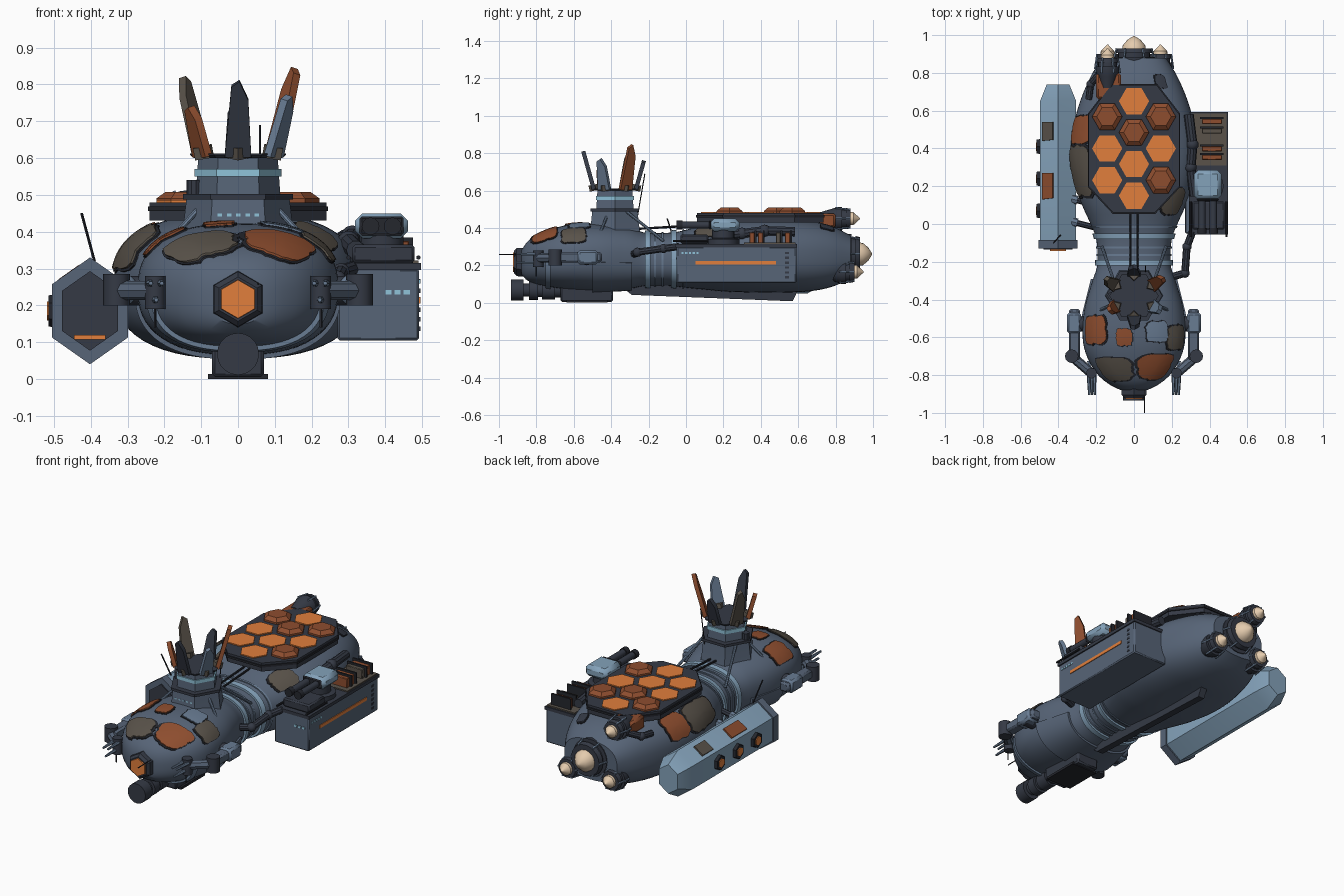
import bpy, bmesh, random
from math import sin, cos, pi, radians
from mathutils import Vector as V

random.seed(4)
if "Cube" in bpy.data.objects:
    bpy.data.objects.remove(bpy.data.objects["Cube"])

def material(name, *rgb):
    m = bpy.data.materials.new(name)
    m.use_nodes = True
    m.diffuse_color = (*rgb, 1)
    m.node_tree.nodes["Principled BSDF"].inputs["Base Color"].default_value = (*rgb, 1)
    return m

HULL = material("hull blue grey", .095, .128, .185)
STEEL = material("steel blue", .14, .2, .29)
PALE = material("pale blue", .23, .36, .49)
CYAN = material("cyan light", .28, .55, .7)
COAL = material("charcoal", .035, .042, .06)
BLACK = material("near black", .018, .02, .027)
RUST = material("rust", .27, .075, .028)
ORANGE = material("orange", .75, .21, .045)
BROWN = material("grey brown", .1, .085, .068)
CREAM = material("cream", .78, .6, .42)
X, Y, Z = V((1, 0, 0)), V((0, 1, 0)), V((0, 0, 1))

def finish(name, mat, bm, bevel=0):
    bmesh.ops.recalc_face_normals(bm, faces=bm.faces)
    me = bpy.data.meshes.new(name)
    bm.to_mesh(me)
    bm.free()
    me.materials.append(mat)
    ob = bpy.data.objects.new(name, me)
    bpy.context.collection.objects.link(ob)
    if bevel:
        b = ob.modifiers.new("bevel", "BEVEL")
        b.width, b.segments = bevel, 1
    return ob

def skin(name, mat, rings, caps=True):
    """Bridge closed rings of points with quads."""
    bm = bmesh.new()
    rows = [[bm.verts.new(p) for p in r] for r in rings]
    n = len(rows[0])
    for a, b in zip(rows, rows[1:]):
        for i in range(n):
            bm.faces.new((a[i], a[(i + 1) % n], b[(i + 1) % n], b[i]))
    if caps:
        bm.faces.new(rows[0])
        bm.faces.new(rows[-1])
    return finish(name, mat, bm)

def lathe(name, mat, origin, axis, profile, n=20, turn=0, wide=1):
    """Profile is (distance along axis, radius); wide squeezes sideways."""
    d = V(axis).normalized()
    u = X.copy() if abs(d.z) > .99 else d.cross(Z).normalized()
    v = u.cross(d)
    ang = [radians(turn) + 2 * pi * i / n for i in range(n)]
    return skin(name, mat, [[V(origin) + d * t + (u * cos(a) * wide + v * sin(a)) * r
                             for a in ang] for t, r in profile])

def rod(name, mat, p, q, r, n=8, r2=None):
    d = V(q) - V(p)
    return lathe(name, mat, p, d, [(0, r), (d.length, r if r2 is None else r2)], n)

def pipe(name, mat, pts, r, n=10):
    for p, q in zip(pts, pts[1:]):
        rod(name, mat, p, q, r, n)
    for p in pts[1:-1]:
        ball = bmesh.new()
        bmesh.ops.create_uvsphere(ball, u_segments=n, v_segments=6, radius=r * 1.25)
        finish(name + "_joint", mat, ball).location = p

def box(name, mat, lo, hi, bevel=0):
    bm = bmesh.new()
    bmesh.ops.create_cube(bm, size=1)
    lo, hi = V(lo), V(hi)
    for v in bm.verts:
        v.co = V([(a + b) / 2 + c * abs(b - a) for a, b, c in zip(lo, hi, v.co)])
    return finish(name, mat, bm, bevel)

def prism(name, mat, outline, origin, u, v, depth):
    w = V(u).cross(V(v)).normalized() * depth / 2
    flat = [V(origin) + V(u) * a + V(v) * b for a, b in outline]
    return skin(name, mat, [[p - w for p in flat], [p + w for p in flat]])

# Hull sections: y, half width, bottom, top
SECTIONS = [(-.88, .07, .15, .28), (-.85, .13, .12, .325), (-.8, .19, .1, .36),
            (-.7, .25, .08, .4), (-.6, .272, .07, .42), (-.45, .262, .065, .42),
            (-.3, .22, .075, .4), (-.22, .195, .09, .375), (-.08, .2, .09, .375),
            (0, .23, .08, .39), (.1, .275, .07, .42), (.2, .31, .06, .442),
            (.35, .337, .055, .452), (.5, .325, .055, .452), (.65, .285, .06, .44),
            (.78, .23, .085, .41), (.88, .17, .13, .36)]

def section(y):
    """Smoothly interpolated section at y."""
    k = max(i for i in range(len(SECTIONS) - 1) if i == 0 or SECTIONS[i][0] <= y)
    a, b = SECTIONS[k], SECTIONS[k + 1]
    p, q = SECTIONS[max(k - 1, 0)], SECTIONS[min(k + 2, len(SECTIONS) - 1)]
    h = b[0] - a[0]
    t = min(max((y - a[0]) / h, 0), 1)
    out = []
    for j in (1, 2, 3):
        m0, m1 = (b[j] - p[j]) / (b[0] - p[0]) * h, (q[j] - a[j]) / (q[0] - a[0]) * h
        out.append(a[j] + t * m0 + t * t * (3 * (b[j] - a[j]) - 2 * m0 - m1)
                   + t ** 3 * (2 * (a[j] - b[j]) + m0 + m1))
    return out

def on_hull(y, a, off=0):
    hw, lo, hi = section(y)
    sx, sz = (abs(f) ** .8 * (1 if f > 0 else -1) for f in (cos(a), sin(a)))
    return V((hw * sx + off * cos(a), y, (lo + hi) / 2 + (hi - lo) / 2 * sz + off * sin(a)))

def band(name, mat, y0, y1, off, a0=0, a1=360):
    ang = [radians(a0 + (a1 - a0) * i / 48) for i in range(49)]
    loop = ((y0, -.01), (y0, off), (y1, off), (y1, -.01))
    return skin(name, mat, [[on_hull(y, a, o) for y, o in loop] for a in ang], a1 - a0 < 360)

def patch(name, mat, y, a, dy, da):
    """Ragged plate following the hull, over a dark seam."""
    n = 32
    wob = [random.uniform(.92, 1.04) for _ in range(n)]
    for label, m, grow, off in ((name + "_seam", BLACK, 1.09, .004), (name, mat, 1, .009)):
        rings = []
        for f, o in ((.05, off), (.35, off), (.7, off), (1, off), (1, -.006)):
            ring = []
            for i in range(n):
                t = 2 * pi * i / n
                k = f * grow * wob[i] / (abs(cos(t)) ** 5 + abs(sin(t)) ** 5) ** .2
                ring.append(on_hull(y + dy * k * cos(t), radians(a + da * k * sin(t)), o))
            rings.append(ring)
        skin(label, m, rings)

skin("hull", HULL, [[on_hull(-.88 + 1.76 * j / 70, 2 * pi * i / 56) for i in range(56)]
                    for j in range(71)])
for y in (-.22, -.08):
    band("waist_ring", PALE, y, y + .03, .012)
for y in (-.17, -.13, -.02):
    band("waist_rib", STEEL, y, y + .01, .006)
band("chin_trim", STEEL, -.75, -.725, .012, 180, 360)
band("jaw_edge", HULL, -.5, -.29, .012, 185, 355)

# Hull patches: colour, y, angle, half length, half angle
for spec in ((RUST, -.755, 62, .068, 25), (BROWN, -.77, 117, .062, 26), (RUST, -.56, 136, .075, 19),
             (STEEL, -.57, 68, .055, 13), (BROWN, -.6, 38, .065, 17), (RUST, -.6, 98, .045, 7),
             (RUST, .5, 148, .075, 20), (BROWN, .28, 150, .135, 21), (BROWN, .12, 47, .07, 17),
             (COAL, .755, 60, .035, 8)):
    patch("hull_patch", *spec)

# Solar deck with hexagonal tiles
deck = [(-.11, .06), (.11, .06), (.24, .2), (.24, .58), (.12, .735), (-.12, .735), (-.24, .58), (-.24, .2)]
prism("solar_deck", COAL, deck, (0, 0, .455), X, Y, .05)
prism("deck_lip", BLACK, [(x * 1.02, .4 + (y - .4) * 1.02) for x, y in deck], (0, 0, .462), X, Y, .012)
for x, y, raised in ((0, .65, 0), (-.142, .568, 1), (.142, .568, 1), (0, .485, 1), (-.142, .4, 0),
                     (.142, .4, 0), (0, .317, 0), (-.142, .232, 0), (.142, .232, 1), (0, .15, 0)):
    prof = [(0, .08), (.012, .08), (.03, .055)] if raised else [(0, .08), (.008, .08)]
    lathe("deck_tile", RUST if raised else ORANGE, (x, y, .478), Z, prof, 6)
for s in (-1, 1):
    rod("spine_pipe", BLACK, (.018 * s, -.26, .395), (.018 * s, .08, .415), .006)

# Tower and crown of blades
T = V((0, -.38, 0))
lathe("tower_base", HULL, T + Z * .38, Z, [(0, .155), (.04, .148), (.11, .14)], 6)
lathe("tower_deck", COAL, T + Z * .488, Z, [(0, .15), (.015, .15)], 6)
lathe("tower", HULL, T + Z * .5, Z, [(0, .115), (.1, .108)], 6)
lathe("tower_light_band", CYAN, T + Z * .55, Z, [(0, .118), (.02, .118)], 6)
lathe("crown_plate", COAL, T + Z * .6, Z, [(0, .12), (.008, .13), (.012, .13)], 6)
for i in range(6):
    a = radians(60 * i + 30)
    rod("crown_wall", BROWN, T + V((cos(a), sin(a), 0)) * .105 + Z * .6,
        T + V((cos(a), sin(a), 0)) * .112 + Z * .632, .03, 4)
for deg, top, mat in ((-90, .81, COAL), (-30, .77, STEEL), (30, .845, RUST),
                      (90, .76, COAL), (150, .82, BROWN), (210, .74, RUST)):
    a, h = radians(deg), top - .605
    out, side = V((cos(a), sin(a), 0)), V((-sin(a), cos(a), 0))
    blade = [(-.036, 0), (.036, 0), (.028, .75 * h), (.004, h), (-.018, .93 * h)]
    prism("crown_blade", mat, blade, T + out * .112 + Z * .605, side, Z + out * .28, .022)
for i in range(5):
    box("tower_window", CYAN, (-.055 + .025 * i, -.506, .44), (-.043 + .025 * i, -.495, .45))
for s in (-1, 1):
    rod("tower_strut", STEEL, (.1 * s, -.32, .49), (.17 * s, -.12, .33), .008)
    rod("tower_brace", STEEL, (.1 * s, -.42, .47), (.19 * s, -.46, .37), .008)
rod("tower_mast", BLACK, (.06, -.27, .4), (.06, -.22, .69), .003, 5)
lathe("tower_drum", COAL, (-.12, -.38, .5), Z, [(0, .02), (.04, .02)], 10)

# Hexagonal pod on the right
P = V((-.402, 0, .185))
lathe("pod", PALE, P, Y, [(-.09, .135), (.65, .135), (.738, .085)], 6, 90, .82)
lathe("pod_front", HULL, P, Y, [(-.13, .145), (-.085, .145)], 6, 90, .82)
lathe("pod_intake", COAL, P, Y, [(-.136, .108), (-.125, .108)], 6, 90, .82)
box("pod_light", ORANGE, (-.445, -.142, .107), (-.36, -.13, .119))
for y in (.07, .24, .41):
    lathe("pod_window_frame", BLACK, (-.515, y, .185), X, [(0, .042), (.04, .05)], 6, 90)
    lathe("pod_window", ORANGE, (-.519, y, .185), X, [(0, .026), (.01, .026)], 6, 90)
slope = V((.82 * .866, 0, .5)).normalized()
for y, half, mat in ((.2, .07, RUST), (.49, .05, BROWN)):
    mid = P + V((-.055, y, .102))
    prism("pod_patch", mat, [(-.034, -half), (.034, -half * .9), (.034, half), (-.034, half)],
          mid, slope, Y, .009)
rod("pod_antenna", BLACK, (-.39, -.06, .32), (-.425, -.1, .45), .004, 5)
for y in (.02, .14, .5):
    rod("pod_strut", COAL, (-.2, y - .04, .25), (-.36, y, .25), .016)
    rod("pod_strut_collar", STEEL, (-.3, y - .015, .25), (-.33, y - .007, .25), .024)

# Cargo box on the left
box("cargo_box", HULL, (.27, -.05, .105), (.492, .59, .3), .006)
box("cargo_lid", COAL, (.29, -.055, .296), (.497, .594, .315))
box("cargo_stripe", ORANGE, (.49, .05, .205), (.496, .48, .223))
for i in range(5):
    box("cargo_light", CYAN, (.49, -.025 + .02 * i, .26), (.495, -.013 + .02 * i, .27))
for i in range(3):
    box("cargo_front_light", CYAN, (.4 + .025 * i, -.054, .23), (.417 + .025 * i, -.048, .242))
for i in range(6):
    box("cargo_rivet_strip", COAL, (.49, .53, .13 + .026 * i), (.495, .55, .142 + .026 * i))
for y, mat in ((.34, RUST), (.385, RUST), (.48, BROWN), (.53, RUST)):
    box("cargo_crate", mat, (.36, y, .315), (.465, y + .026, .375), .003)
    box("crate_frame", BLACK, (.35, y + .026, .31), (.475, y + .036, .385))
box("cargo_tray", BROWN, (.31, .31, .31), (.49, .585, .322))
pipe("cargo_hose", COAL, [(.29, .58, .38), (.31, .42, .385), (.3, .3, .37), (.32, .15, .35)], .026)

# Turret on the cargo box
lathe("turret_base", COAL, (.39, .2, .31), Z, [(0, .085), (.03, .085), (.035, .06), (.08, .06)], 16)
box("turret_head", PALE, (.318, .13, .382), (.462, .285, .45), .02)
box("turret_face", BLACK, (.33, .122, .39), (.45, .135, .442), .008)
box("turret_shelf", COAL, (.31, -.03, .315), (.48, .12, .365), .008)
for x in (.36, .42):
    rod("turret_barrel", COAL, (x, -.03, .415), (x, .13, .415), .019, 12)
    rod("turret_muzzle", BLACK, (x, -.05, .415), (x, -.02, .415), .024, 12)
for x in (.3, .49):
    rod("turret_rail", BLACK, (x, -.07, .33), (x, .12, .33), .006)

# Left supply pipe
pipe("supply_pipe", COAL, [(.2, -.28, .26), (.27, -.26, .27), (.28, -.12, .29), (.31, -.04, .3)], .02)

# Manipulator arms
for s in (-1, 1):
    rod("arm_shoulder", COAL, (s * .22, -.53, .24), (s * .33, -.53, .24), .04, 12)
    box("arm_upper", HULL, (s * .285, -.72, .215), (s * .345, -.45, .27), .01)
    box("arm_cover", STEEL, (s * .28, -.58, .205), (s * .355, -.47, .28), .012)
    rod("arm_elbow", COAL, (s * .33, -.7, .2), (s * .33, -.7, .285), .036, 12)
    rod("arm_fore", HULL, (s * .33, -.7, .24), (s * .225, -.79, .24), .026, 8)
    rod("arm_wrist", COAL, (s * .225, -.79, .19), (s * .225, -.79, .28), .028, 12)
    for dx, dz in ((-.015, .02), (.015, .02), (0, -.025)):
        rod("arm_claw", STEEL, (s * (.225 + dx), -.79, .24 + dz), (s * (.222 + dx), -.905, .24 + dz), .011, 6, .006)
    rod("arm_probe", BLACK, (s * .225, -.8, .2), (s * .225, -.8, .14), .004, 5)

# Nose lamp
lathe("nose_frame", COAL, (0, 0, .217), Y, [(-.92, .06), (-.905, .075), (-.85, .078)], 6, 90)
lathe("nose_lamp", ORANGE, (0, 0, .217), Y, [(-.926, .052), (-.91, .055)], 6, 90)
rod("nose_antenna", BLACK, (.055, -.85, .26), (.055, -1, .258), .003, 5)

# Belly gun and keel
lathe("belly_gun", COAL, (0, 0, .068), Y, [(-.935, .057), (-.87, .057), (-.87, .035), (-.84, .035), (-.84, .052),
      (-.79, .052), (-.79, .038), (-.77, .038), (-.77, .05), (-.7, .05), (-.7, .04), (-.6, .04)])
box("belly_housing", COAL, (-.07, -.67, .005), (.07, -.39, .085), .008)
box("belly_skid", BLACK, (-.082, -.64, 0), (.082, -.42, .014))
prism("keel", COAL, [(-.35, .09), (-.29, .042), (.57, .008), (.6, .07), (.55, .1)], (0, 0, 0), Y, Z, .04)

# Engines: x, z, start, scale
for x, z, y, k in ((0, .26, .83, 1), (-.14, .45, .78, .58), (.14, .165, .8, .6), (-.14, .165, .8, .6)):
    lathe("engine", COAL, (x, y, z), Y, [(-.06, .06 * k), (0, .09 * k), (.03, .108 * k), (.055, .108 * k),
          (.055, .085 * k), (.075, .085 * k), (.075, .098 * k), (.1, .09 * k), (.1, .06 * k)], 20)
    L = .165 if k == 1 else .15
    lathe("engine_cone", CREAM, (x, y, z), Y, [(.09, .062 * k), (.115, .06 * k), (L - .02, .035 * k), (L, .003)], 16)
    for i in range(6):
        a = pi * i / 3
        d = V((cos(a), 0, sin(a))) * k
        rod("engine_brace", STEEL, V((x, y + .02, z)) + d * .112, V((x, y + .1, z)) + d * .092, .006, 5)
box("engine_mount", RUST, (-.2, .66, .4), (-.07, .8, .478), .012)
pipe("engine_hose", COAL, [(-.18, .8, .42), (-.23, .74, .39), (-.24, .66, .38)], .018)

bpy.ops.object.select_all(action='DESELECT')
for ob in bpy.context.collection.objects:
    if ob.type == 'MESH':
        ob.select_set(True)
        bpy.context.view_layer.objects.active = ob
bpy.ops.object.shade_smooth_by_angle(angle=radians(35))
